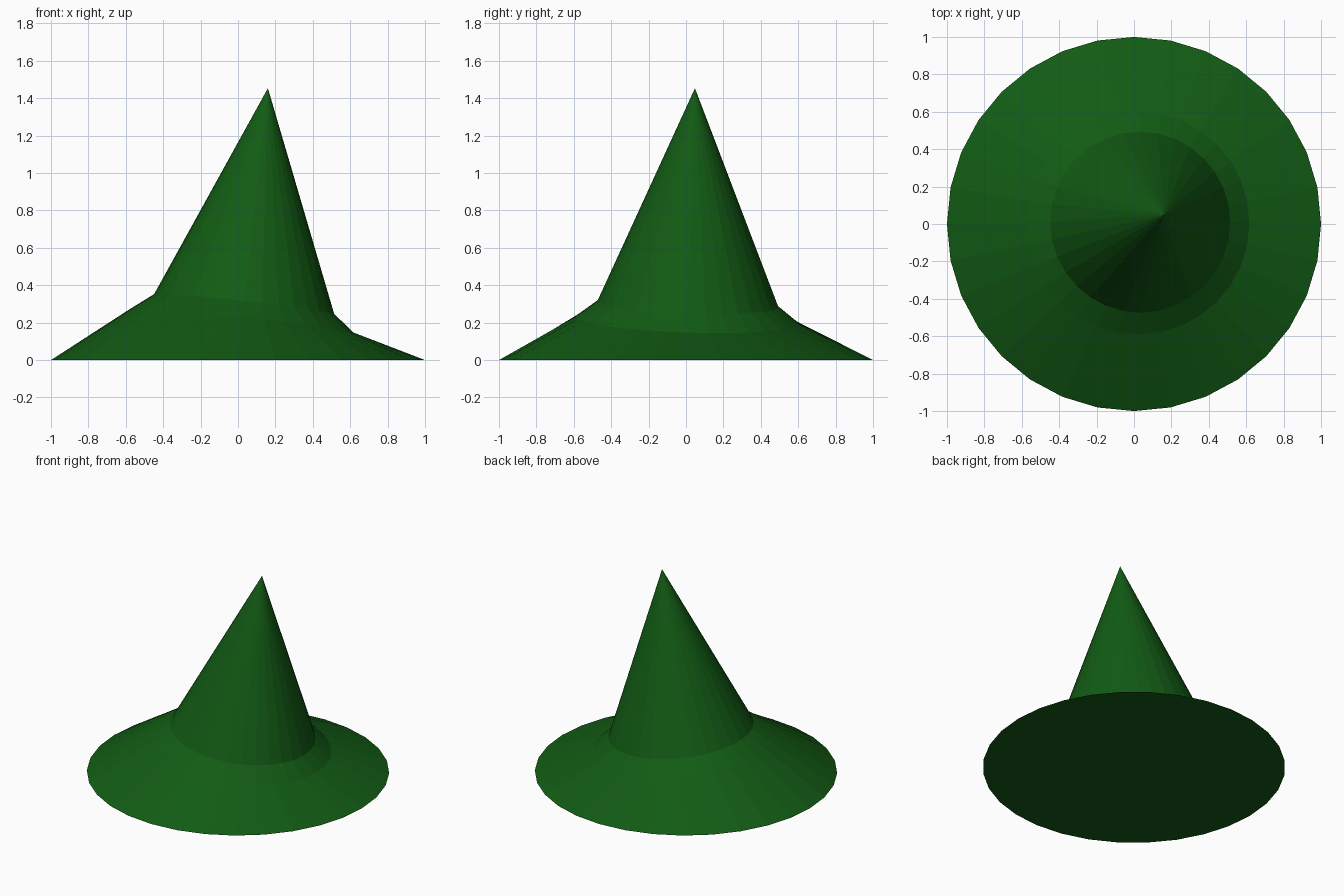
import bpy, bmesh, math
from mathutils import Vector

cube = bpy.data.objects.get("Cube")
if cube:
    bpy.data.objects.remove(cube, do_unlink=True)

SIDES = 32
AXIS = Vector((0.11, 0.033, 1)).normalized()   # the crown leans along this
LEAN = Vector((0, 0, 1)).rotation_difference(AXIS)

green = bpy.data.materials.new("dark_green")
green.use_nodes = True
colour = (0.006, 0.105, 0.007, 1)
green.diffuse_color = colour
green.node_tree.nodes["Principled BSDF"].inputs["Base Color"].default_value = colour


def ring(bm, radius, height, leaning=True):
    """Circle of vertices, flat on the ground or tilted with the crown."""
    verts = []
    for i in range(SIDES):
        a = math.tau * i / SIDES
        p = Vector((radius * math.cos(a), radius * math.sin(a), height))
        verts.append(bm.verts.new(LEAN @ p if leaning else p))
    return verts


def bridge(bm, low, high):
    for i in range(SIDES):
        j = (i + 1) % SIDES
        bm.faces.new((low[i], low[j], high[j], high[i]))


def finish(bm, name):
    bmesh.ops.recalc_face_normals(bm, faces=bm.faces)
    mesh = bpy.data.meshes.new(name)
    bm.to_mesh(mesh)
    bm.free()
    mesh.materials.append(green)
    obj = bpy.data.objects.new(name, mesh)
    bpy.context.collection.objects.link(obj)


# Hat: flat underside, sloping brim, tilted collar and pointed crown
bm = bmesh.new()
edge = ring(bm, 1.0, 0, leaning=False)
collar = ring(bm, 0.597, 0.214)
crown_base = ring(bm, 0.484, 0.302)
tip = bm.verts.new(AXIS * 1.463)
bm.faces.new(edge)
bridge(bm, edge, collar)
bridge(bm, collar, crown_base)
for i in range(SIDES):
    bm.faces.new((crown_base[i], crown_base[(i + 1) % SIDES], tip))
finish(bm, "pointed_hat")
